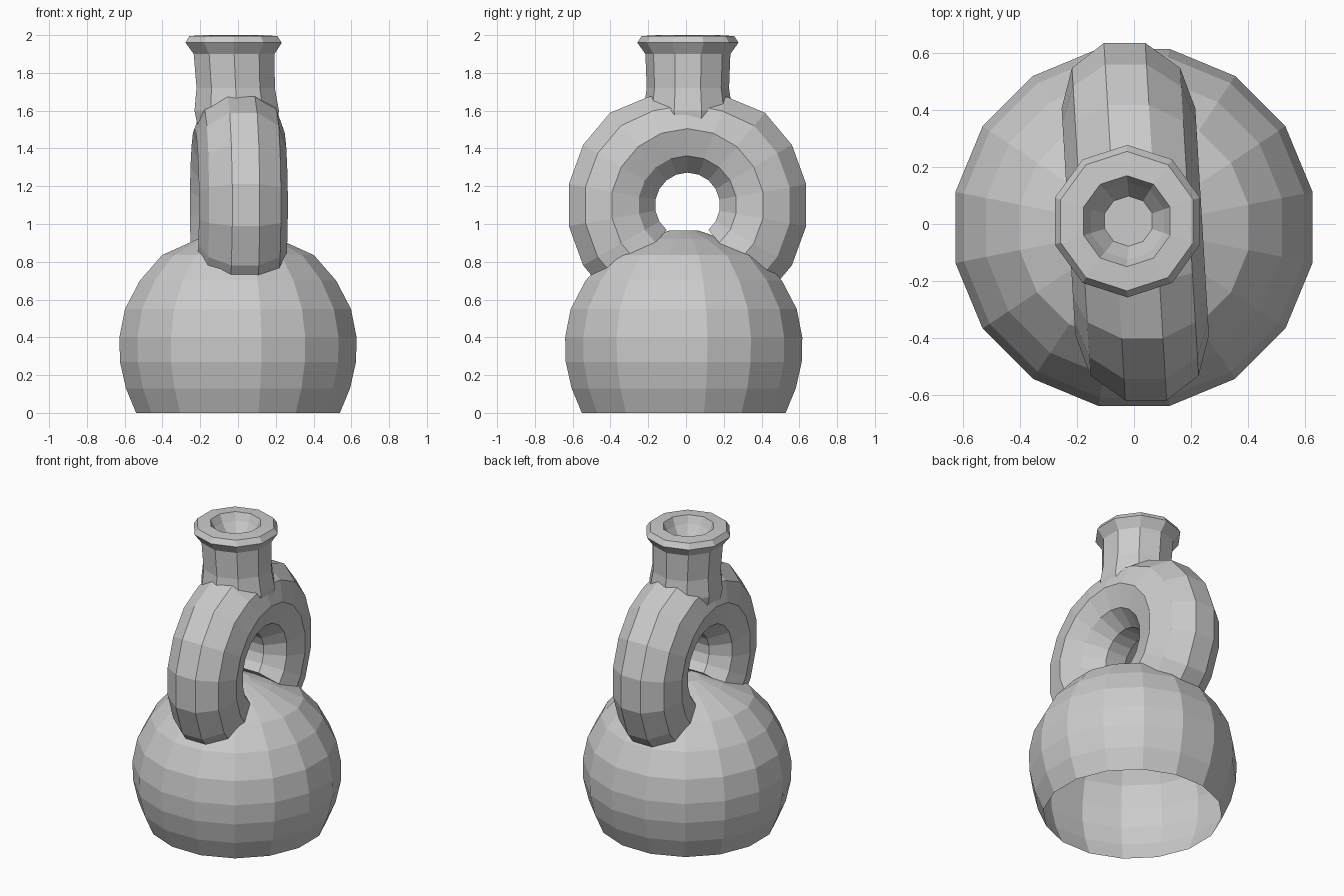
import bpy, bmesh
from math import sin, cos, pi, radians

if "Cube" in bpy.data.objects:
    bpy.data.objects.remove(bpy.data.objects["Cube"])


def skin(name, rings):
    """Closed, flat-shaded solid through a list of equal-length rings."""
    bm = bmesh.new()
    loops = [[bm.verts.new(p) for p in ring] for ring in rings]
    n = len(loops[0])
    for a, b in zip(loops, loops[1:]):
        for i in range(n):
            j = (i + 1) % n
            bm.faces.new((a[i], a[j], b[j], b[i]))
    bm.faces.new(loops[0][::-1])
    bm.faces.new(loops[-1])
    bmesh.ops.recalc_face_normals(bm, faces=bm.faces)
    mesh = bpy.data.meshes.new(name)
    bm.to_mesh(mesh)
    bm.free()
    obj = bpy.data.objects.new(name, mesh)
    bpy.context.collection.objects.link(obj)
    return obj


def circle(cx, cy, z, r, n, turn=0.0):
    return [(cx + r * cos(2 * pi * i / n + turn),
             cy + r * sin(2 * pi * i / n + turn), z) for i in range(n)]


# Bulbous body
body_profile = [(0.55, 0), (0.605, 0.13), (0.637, 0.27), (0.64, 0.4),
                (0.61, 0.55), (0.53, 0.70), (0.41, 0.835), (0.22, 0.92), (0.08, 0.965)]
body = skin("vessel_body",
            [circle(0, -0.012, z, r, 16, pi / 16) for r, z in body_profile])

# Stirrup-shaped tube rising from both sides of the body
rings = []
for k in range(15):
    a = radians(-50 + 20 * k)
    ring = []
    for i in range(10):
        t = 2 * pi * (i + 0.5) / 10
        rad = 0.405 + 0.245 * cos(t)
        # flatten the crown slightly where the neck joins
        if sin(a) > 0.8:
            rad -= 0.03 * max(0, cos(t))
        y = rad * cos(a) + 0.008
        ring.append((0.005 - 0.06 * y + 0.235 * sin(t), y, 1.1 + rad * sin(a)))
    rings.append(ring)
stirrup = skin("stirrup_tube", rings)

# Neck with flared lip and shallow opening
neck_profile = [(0.21, 1.45), (0.235, 1.6), (0.218, 1.72), (0.225, 1.9),
                (0.268, 1.96), (0.245, 1.995), (0.16, 2.0), (0.135, 1.95), (0.088, 1.88)]
neck = skin("neck", [circle(-0.025 * (z - 1.45) / 0.55, 0.01, z, r, 10, pi / 10)
                     for r, z in neck_profile])

# Fuse the parts into one vessel
for part in (stirrup, neck):
    mod = body.modifiers.new("union", 'BOOLEAN')
    mod.operation = 'UNION'
    mod.solver = 'EXACT'
    mod.object = part
    bpy.context.view_layer.objects.active = body
    bpy.ops.object.modifier_apply(modifier=mod.name)
    bpy.data.objects.remove(part)

# Open underside
bm = bmesh.new()
bm.from_mesh(body.data)
base = [f for f in bm.faces if all(v.co.z < 0.001 for v in f.verts)]
bmesh.ops.delete(bm, geom=base, context='FACES_ONLY')
bm.to_mesh(body.data)
bm.free()
